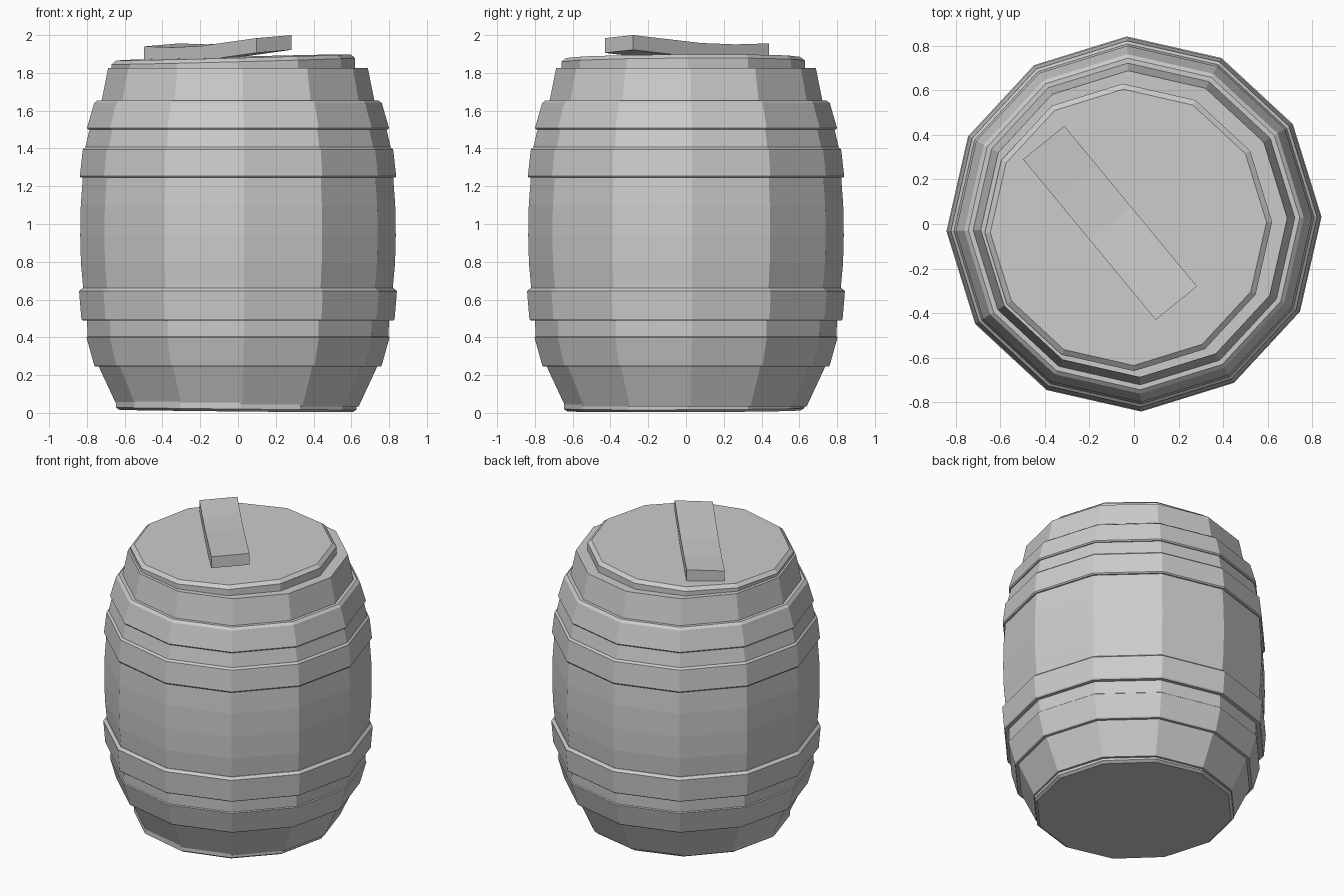
import bpy, bmesh
from math import sin, cos, pi, radians

if "Cube" in bpy.data.objects:
    bpy.data.objects.remove(bpy.data.objects["Cube"])

SIDES = 12
TURN = radians(2.2)


def make_object(name, bm):
    bmesh.ops.recalc_face_normals(bm, faces=bm.faces)
    mesh = bpy.data.meshes.new(name)
    bm.to_mesh(mesh)
    bm.free()
    obj = bpy.data.objects.new(name, mesh)
    bpy.context.collection.objects.link(obj)
    return obj


def lathe(name, profile, closed=False, centre=(0, 0), tilt=(0, 0)):
    """Spin (radius, z) points; closed makes a ring, otherwise ends are capped."""
    bm = bmesh.new()
    rings = []
    for r, z in profile:
        ring = []
        for i in range(SIDES):
            a = TURN + 2 * pi * i / SIDES
            x, y = r * cos(a), r * sin(a)
            ring.append(bm.verts.new((x + centre[0], y + centre[1],
                                      z + tilt[0] * x + tilt[1] * y)))
        rings.append(ring)
    pairs = list(zip(rings, rings[1:]))
    if closed:
        pairs.append((rings[-1], rings[0]))
    else:
        bm.faces.new(rings[0])
        bm.faces.new(rings[-1])
    for a, b in pairs:
        for i in range(SIDES):
            j = (i + 1) % SIDES
            bm.faces.new((a[i], a[j], b[j], b[i]))
    return make_object(name, bm)


# Bulging staves
lathe("barrel_body", [
    (0.64, 0.035), (0.74, 0.25), (0.797, 0.405), (0.80, 0.49), (0.82, 0.66),
    (0.832, 0.79), (0.836, 0.94), (0.833, 1.10), (0.822, 1.25),
    (0.808, 1.41), (0.787, 1.50), (0.722, 1.655), (0.688, 1.825)])

# Hoops: bottom radius and height, top radius and height
hoops = {
    "bottom_hoop": (0.762, 0.245, 0.803, 0.40),
    "lower_hoop": (0.83, 0.49, 0.842, 0.645),
    "upper_hoop": (0.838, 1.245, 0.822, 1.395),
    "top_hoop": (0.80, 1.50, 0.762, 1.64),
}
for name, (r0, z0, r1, z1) in hoops.items():
    lathe(name, [(r0 - 0.05, z0), (r0 - 0.006, z0), (r0, z0 + 0.008),
                 (r1, z1), (r1 - 0.018, z1 + 0.015),
                 (r1 - 0.06, z1 + 0.015)], closed=True)

# Slightly crooked end boards
lathe("lid", [(0.645, 1.80), (0.645, 1.862), (0.62, 1.882)],
      centre=(-0.025, -0.015), tilt=(0.026, 0.006))
lathe("base_board", [(0.618, 0.01), (0.637, 0.023), (0.637, 0.06)],
      centre=(-0.01, -0.01), tilt=(-0.01, 0.004))

# Warped plank handle: position along the length, height of top face
bm = bmesh.new()
start, end = (-0.405, 0.365), (0.19, -0.355)
half = (0.0925, 0.075)
sections = []
for t, z in [(0, 1.948), (0.25, 1.943), (0.5, 1.950), (0.7, 1.967), (1, 1.992)]:
    x = start[0] + (end[0] - start[0]) * t
    y = start[1] + (end[1] - start[1]) * t
    sections.append([bm.verts.new((x + s * half[0], y + s * half[1],
                                   z + s * 0.008 - d))
                     for s, d in ((-1, 0), (1, 0), (1, 0.078), (-1, 0.078))])
for a, b in zip(sections, sections[1:]):
    for i in range(4):
        j = (i + 1) % 4
        bm.faces.new((a[i], a[j], b[j], b[i]))
bm.faces.new(sections[0])
bm.faces.new(sections[-1])
make_object("plank_handle", bm)
